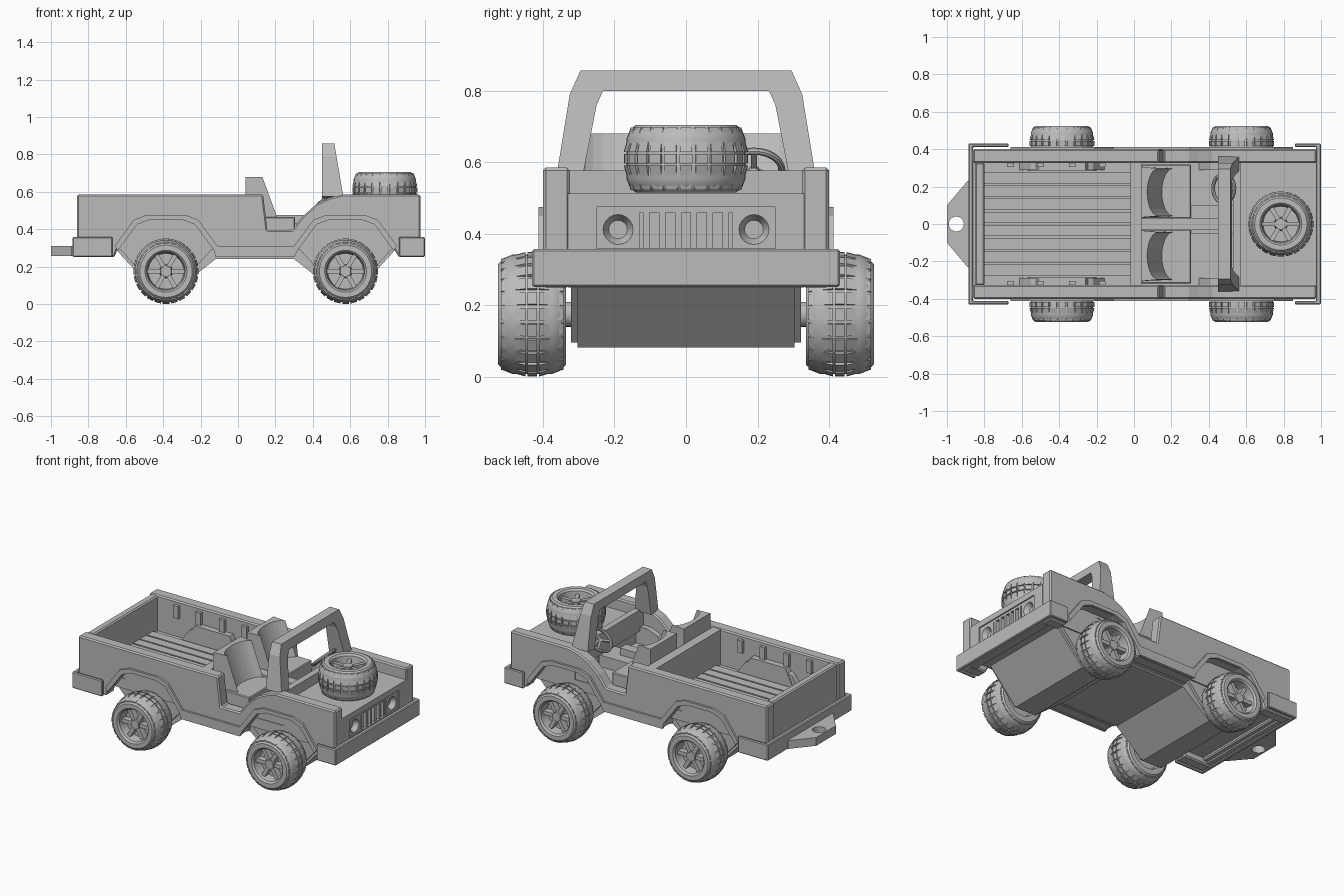
import bpy, bmesh, math
from mathutils import Matrix, Vector

cube = bpy.data.objects.get("Cube")
if cube:
    bpy.data.objects.remove(cube)

GREY = (0.5, 0.5, 0.5, 1)
paint = bpy.data.materials.new("plain grey")
paint.use_nodes = True
paint.diffuse_color = GREY
paint.node_tree.nodes["Principled BSDF"].inputs["Base Color"].default_value = GREY


def finish(name, bm, bevel=0, smooth=False):
    bmesh.ops.recalc_face_normals(bm, faces=bm.faces)
    mesh = bpy.data.meshes.new(name)
    bm.to_mesh(mesh)
    bm.free()
    mesh.materials.append(paint)
    if smooth:
        mesh.shade_smooth()
        mesh.set_sharp_from_angle(angle=math.radians(35))
    obj = bpy.data.objects.new(name, mesh)
    bpy.context.scene.collection.objects.link(obj)
    if bevel:
        mod = obj.modifiers.new("bevel", "BEVEL")
        mod.width = bevel
        mod.segments = 1
        mod.limit_method = "ANGLE"
    return obj


def prism(name, pts, lo, hi, axis, bevel=0):
    """Extrude a 2D outline along one axis."""
    place = {"x": lambda p, q, d: (d, p, q),
             "y": lambda p, q, d: (p, d, q),
             "z": lambda p, q, d: (p, q, d)}[axis]
    bm = bmesh.new()
    face = bm.faces.new([bm.verts.new(place(p, q, lo)) for p, q in pts])
    ext = bmesh.ops.extrude_face_region(bm, geom=[face])
    step = Vector(place(0, 0, hi - lo))
    bmesh.ops.translate(bm, vec=step, verts=[v for v in ext["geom"] if isinstance(v, bmesh.types.BMVert)])
    return finish(name, bm, bevel)


def box(name, x, y, z, bevel=0):
    return prism(name, [(x[0], y[0]), (x[1], y[0]), (x[1], y[1]), (x[0], y[1])], z[0], z[1], "z", bevel)


def add_box(bm, size, matrix):
    bmesh.ops.create_cube(bm, size=1, matrix=matrix @ Matrix.Diagonal((*size, 1)))


def cylinder(name, radius, depth, matrix, top=None, sides=24, caps=True):
    bm = bmesh.new()
    bmesh.ops.create_cone(bm, cap_ends=caps, segments=sides, radius1=radius,
                          radius2=radius if top is None else top, depth=depth, matrix=matrix)
    return finish(name, bm, smooth=True)


def half_circle(cx, r, steps=10):
    """Upper half of a circle on the first axis, from low to high."""
    return [(cx - r * math.cos(a * math.pi / steps), r * math.sin(a * math.pi / steps))
            for a in range(steps + 1)]


def ring(name, major, minor, matrix, around=28, tube=8):
    bm = bmesh.new()
    bmesh.ops.create_circle(bm, segments=tube, radius=minor,
                            matrix=Matrix.Translation((major, 0, 0)) @ Matrix.Rotation(math.pi / 2, 4, "X"))
    bmesh.ops.spin(bm, geom=bm.verts[:] + bm.edges[:], axis=(0, 0, 1), cent=(0, 0, 0),
                   angle=math.tau, steps=around)
    bmesh.ops.remove_doubles(bm, verts=bm.verts, dist=0.0001)
    bm.transform(matrix)
    return finish(name, bm, smooth=True)


REAR, FRONT = -0.385, 0.575
TOP, HOOD = 0.585, 0.513


def arch(cx, inset):
    """Wheel arch outline, from back to front."""
    half = [(0.275, 0.31), (0.172, 0.45), (0.105, 0.475)]
    left = [(cx - a + inset * 0.7, b - inset) for a, b in half]
    return left + [(2 * cx - a, b) for a, b in reversed(left)]


# Body sides with open arches, flares and sill
side = [(-0.86, TOP), (-0.86, 0.25), (-0.66, 0.25)] + arch(REAR, 0.02) + [(-0.12, 0.25), (0.3, 0.25)]
side += arch(FRONT, 0.02) + [(0.86, 0.25), (0.975, 0.25), (0.975, TOP), (0.56, TOP), (0.49, 0.568),
                             (0.42, 0.535), (0.345, 0.468), (0.29, 0.396), (0.157, 0.396), (0.134, TOP)]
flare = arch(REAR, 0) + arch(FRONT, 0) + arch(FRONT, 0.025)[::-1]
flare += [(0.3, 0.25), (-0.12, 0.25)] + arch(REAR, 0.025)[::-1]
for s, label in ((1, "left"), (-1, "right")):
    prism(label + "_body_side", side, s * 0.325, s * 0.40, "y", 0.008)
    prism(label + "_fender_flare", flare, s * 0.395, s * 0.413, "y")
    # Wheel wells and stake pockets inside the bed
    prism(label + "_bed_wheel_well", [(-0.58, 0.33), (-0.51, 0.48), (-0.26, 0.48), (-0.19, 0.33)],
          s * 0.285, s * 0.33, "y")
    for x in (-0.66, -0.5, -0.33, -0.17):
        box(label + "_stake_pocket", (x - 0.018, x + 0.018), (s * 0.305, s * 0.33), (0.48, 0.56))

# Tub: tailgate, bulkhead, floor, sunken hood
box("tailgate", (-0.85, -0.8), (-0.33, 0.33), (0.27, TOP - 0.003), 0.008)
box("bulkhead", (-0.02, 0.04), (-0.33, 0.33), (0.3, TOP - 0.003))
box("floor", (-0.82, 0.6), (-0.33, 0.33), (0.29, 0.355))
box("sill_floor", (-0.12, 0.3), (-0.33, 0.33), (0.25, 0.3))
box("hood", (0.56, 0.937), (-0.33, 0.33), (0.29, HOOD))
box("dashboard", (0.53, 0.57), (-0.33, 0.33), (0.44, TOP - 0.008))
for i in range(8):
    y = (i - 3.5) * 0.07
    box("bed_plank", (-0.8, -0.02), (y - 0.03, y + 0.03), (0.35, 0.372))

# Chassis with a wedge at each axle
chassis = [(-0.83, 0.31), (-0.67, 0.31), (-0.46, 0.082), (-0.32, 0.082), (-0.12, 0.24), (0.3, 0.24),
           (0.5, 0.082), (0.65, 0.082), (0.86, 0.31), (0.95, 0.31), (0.95, 0.34), (-0.83, 0.34)]
prism("chassis", chassis, -0.303, 0.303, "y")
for s in (1, -1):
    for cx in (REAR, FRONT):
        prism("inner_arch_wall", arch(cx, 0.01), s * 0.29, s * 0.326, "y")
        prism("axle_mount", [(cx - 0.27, 0.32), (cx - 0.07, 0.096), (cx + 0.07, 0.096), (cx + 0.27, 0.32)],
              s * 0.29, s * 0.322, "y")
for cx in (REAR, FRONT):
    cylinder("axle", 0.035, 0.76, Matrix.Translation((cx, 0, 0.175)) @ Matrix.Rotation(math.pi / 2, 4, "X"))

# Front face: frame, slotted grille, hollow headlights
box("nose_top", (0.93, 0.975), (-0.33, 0.33), (0.475, HOOD))
box("nose_bottom", (0.93, 0.975), (-0.33, 0.33), (0.25, 0.36))
box("grille_top_rail", (0.93, 0.967), (-0.128, 0.128), (0.46, 0.476))
for s in (1, -1):
    box("nose_side", (0.93, 0.975), (s * 0.25, s * 0.33), (0.355, 0.48))
    for up, reach in ((1, 0.064), (-1, 0.055)):
        plate = [(-0.062, 0)] + half_circle(0, 0.042) + [(0.062, 0), (0.062, reach), (-0.062, reach)]
        prism("headlight_panel", [(s * 0.19 + y, 0.412 + up * z) for y, z in plate], 0.935, 0.967, "x")
    cylinder("headlight_cup", 0.026, 0.03, Matrix.Translation((0.952, s * 0.19, 0.412))
             @ Matrix.Rotation(math.pi / 2, 4, "Y"), 0.042, caps=False)
for i in range(6):
    y = (i - 2.5) * 0.0445
    box("grille_bar", (0.93, 0.967), (y - 0.009, y + 0.009), (0.355, 0.465))

# Wraparound bumpers
for label, end, tip in (("front", 0.999, 0.86), ("rear", -0.885, -0.67)):
    inner = end - math.copysign(0.025, end)
    u = [(tip, 0.43), (end, 0.43), (end, -0.43), (tip, -0.43),
         (tip, -0.412), (inner, -0.412), (inner, 0.412), (tip, 0.412)]
    prism(label + "_bumper", u, 0.252, 0.357, "z", 0.005)
box("rear_bumper_mount", (-0.87, -0.83), (-0.33, 0.33), (0.26, 0.35))

# Tow hitch, two halves around a round hole
for s in (1, -1):
    half = [(-0.87, 0), (-0.87, 0.23), (-0.89, 0.23), (-1, 0.1), (-1, 0)] + half_circle(-0.95, 0.04)
    prism("tow_hitch", [(x, s * y) for x, y in half], 0.257, 0.31, "z")

# Windscreen frame, deeper toward its foot
outer = [(0.36, 0.575), (0.325, 0.79), (0.295, 0.857)]
inner = [(0.232, 0.8), (0.25, 0.76), (0.288, 0.565)]
frame = [(-y, z) for y, z in outer] + [(y, z) for y, z in reversed(outer)]
frame += [(y, z) for y, z in reversed(inner)] + [(-y, z) for y, z in inner]
screen = prism("windscreen_frame", frame, 0.45, 0.515, "x")
for v in screen.data.vertices:
    if v.co.x > 0.5:
        v.co.x += (0.857 - v.co.z) * 0.17

# Bucket seats and console
for s, label in ((1, "left"), (-1, "right")):
    plan = [(0.04, -0.135), (0.04, 0.135)]
    for i in range(13):
        t = math.cos(i * math.pi / 12)
        plan.append((0.13 - 0.06 * math.sqrt(max(0, 1 - t * t)), t * 0.127))
    plan = [(x, y + s * 0.17) for x, y in plan]
    back = prism(label + "_seat_back", plan, 0.38, 0.68, "z")
    for v in back.data.vertices:
        if v.co.z < 0.5 and v.co.x > 0.05:
            v.co.x += 0.11
    box(label + "_seat_base", (0.04, 0.305), (s * 0.03, s * 0.318), (0.34, 0.465), 0.005)
box("console", (0.04, 0.45), (-0.032, 0.032), (0.34, 0.475))
box("gear_tunnel", (0.3, 0.55), (-0.05, 0.1), (0.34, 0.43))

# Steering wheel
tilt = Matrix.Translation((0.48, 0.19, 0.578)) @ Matrix.Rotation(math.radians(-43), 4, "Y")
ring("steering_wheel_rim", 0.078, 0.01, tilt)
cylinder("steering_column", 0.014, 0.13, tilt @ Matrix.Translation((0, 0, -0.06)), sides=12)
bm = bmesh.new()
for i in range(3):
    add_box(bm, (0.078, 0.016, 0.01),
            tilt @ Matrix.Rotation(i * math.tau / 3, 4, "Z") @ Matrix.Translation((0.039, 0, 0)))
finish("steering_wheel_spokes", bm)


# Wheels: turned tyre, tread lugs and star rim, outer face along +z
def wheel(name, matrix):
    h = 0.095
    outline = [(0, -0.07), (0.095, -0.07), (0.105, -h), (0.14, -h), (0.157, -0.08), (0.167, -0.055),
               (0.167, 0.055), (0.157, 0.08), (0.14, h), (0.112, h), (0.102, 0.084), (0.095, 0.025), (0, 0.025)]
    bm = bmesh.new()
    verts = [bm.verts.new((r, 0, z)) for r, z in outline]
    edges = [bm.edges.new(pair) for pair in zip(verts, verts[1:])]
    bmesh.ops.spin(bm, geom=verts + edges, axis=(0, 0, 1), cent=(0, 0, 0), angle=math.tau, steps=36)
    bmesh.ops.remove_doubles(bm, verts=bm.verts, dist=0.0001)
    for i in range(24):
        turn = Matrix.Rotation(i * math.tau / 24, 4, "Z")
        for z, width in ((-0.053, 0.068), (0, 0.026), (0.053, 0.068)):
            add_box(bm, (0.026, 0.035, width), turn @ Matrix.Translation((0.161, 0, z)))
    # Round the tread off at its shoulders
    for v in bm.verts:
        if abs(v.co.z) > 0.085 and v.co.xy.length > 0.143:
            v.co.xy *= 0.155 / 0.174
    for i in range(6):
        turn = Matrix.Rotation(i * math.tau / 6, 4, "Z")
        add_box(bm, (0.08, 0.024, 0.04), turn @ Matrix.Translation((0.06, 0, 0.045)))
    bmesh.ops.create_cone(bm, cap_ends=True, segments=6, radius1=0.038, radius2=0.032, depth=0.05,
                          matrix=Matrix.Translation((0, 0, 0.048)))
    bm.transform(matrix)
    finish(name, bm, smooth=True)


for cx, end in ((REAR, "rear"), (FRONT, "front")):
    for s, label in ((1, "left"), (-1, "right")):
        wheel(end + "_" + label + "_wheel",
              Matrix.Translation((cx, s * 0.43, 0.175)) @ Matrix.Rotation(-s * math.pi / 2, 4, "X"))
wheel("spare_wheel", Matrix.Translation((0.785, 0, 0.61)))
